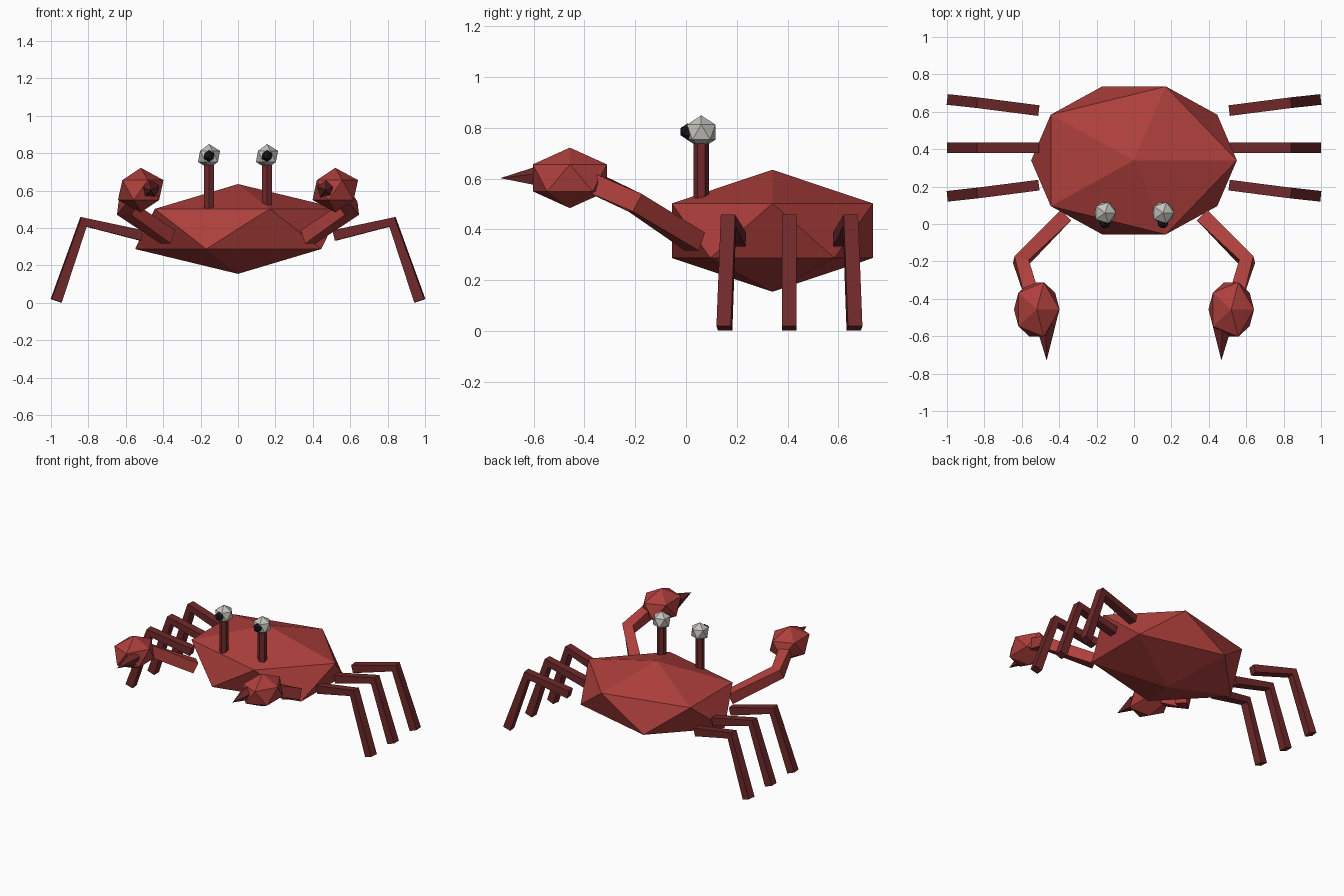
import bpy, bmesh, math
from mathutils import Vector, Matrix

if "Cube" in bpy.data.objects:
    bpy.data.objects.remove(bpy.data.objects["Cube"])


def material(name, rgb):
    m = bpy.data.materials.new(name)
    m.diffuse_color = (*rgb, 1)
    m.use_nodes = True
    m.node_tree.nodes["Principled BSDF"].inputs["Base Color"].default_value = m.diffuse_color
    return m


SHELL = material("shell_red", (0.42, 0.05, 0.045))
DARK = material("dark_red", (0.16, 0.022, 0.023))
WHITE = material("eye_white", (0.55, 0.54, 0.50))
BLACK = material("pupil_black", (0.01, 0.01, 0.012))


def finish(name, bm, mat):
    bmesh.ops.recalc_face_normals(bm, faces=bm.faces)
    me = bpy.data.meshes.new(name)
    bm.to_mesh(me)
    bm.free()
    me.materials.append(mat)
    ob = bpy.data.objects.new(name, me)
    bpy.context.collection.objects.link(ob)
    return ob


def ball(name, center, radii, mat):
    """Scaled icosahedron."""
    bm = bmesh.new()
    mtx = Matrix.Translation(center) @ Matrix.Diagonal((*radii, 1))
    bmesh.ops.create_icosphere(bm, subdivisions=1, radius=1, matrix=mtx)
    return finish(name, bm, mat)


def cone(name, a, b, r1, r2, sides, mat):
    """Cone or cylinder running from a to b."""
    a, b = Vector(a), Vector(b)
    d = b - a
    bm = bmesh.new()
    mtx = Matrix.Translation((a + b) / 2) @ d.to_track_quat('Z', 'Y').to_matrix().to_4x4()
    bmesh.ops.create_cone(bm, cap_ends=True, segments=sides, radius1=r1,
                          radius2=r2, depth=d.length, matrix=mtx)
    bmesh.ops.remove_doubles(bm, verts=bm.verts, dist=1e-5)
    return finish(name, bm, mat)


def limb(name, path, width, mat):
    """Square tube swept along a jointed path."""
    pts = [Vector(p) for p in path]
    dirs = [(q - p).normalized() for p, q in zip(pts, pts[1:])]
    bm = bmesh.new()
    rings = []
    for i, p in enumerate(pts):
        t = (dirs[max(i - 1, 0)] + dirs[min(i, len(dirs) - 1)]).normalized()
        side = t.cross(Vector((0, 0, 1))).normalized()
        up = side.cross(t)
        rings.append([bm.verts.new(p + (side * u + up * v) * width / 2)
                      for u, v in ((-1, -1), (1, -1), (1, 1), (-1, 1))])
    for r, s in zip(rings, rings[1:]):
        for k in range(4):
            j = (k + 1) % 4
            bm.faces.new((r[k], r[j], s[j], s[k]))
    bm.faces.new(rings[0])
    bm.faces.new(rings[-1])
    return finish(name, bm, mat)


# Shell
ball("body", (0, 0.34, 0.395), (0.615, 0.465, 0.24), SHELL)

for s, tag in ((-1, "left"), (1, "right")):
    # Eyes on stalks
    x = 0.155 * s
    cone(f"eye_stalk_{tag}", (x, 0.06, 0.48), (x, 0.06, 0.76), 0.031, 0.031, 6, DARK)
    ball(f"eye_{tag}", (x, 0.06, 0.783), (0.066,) * 3, WHITE)
    ball(f"pupil_{tag}", (x, 0.006, 0.785), (0.032,) * 3, BLACK)

    # Claw arm, claw and pincer tip
    limb(f"claw_arm_{tag}", [(0.375 * s, 0.035, 0.352), (0.605 * s, -0.2, 0.505),
                             (0.54 * s, -0.40, 0.60)], 0.078, SHELL)
    ball(f"claw_{tag}", (0.52 * s, -0.457, 0.603), (0.136, 0.171, 0.119), SHELL)
    cone(f"pincer_{tag}", (0.472 * s, -0.54, 0.608), (0.467 * s, -0.73, 0.602),
         0.055, 0, 5, DARK)

    # Three walking legs, splayed from the middle one
    for k, row in ((-1, "front"), (0, "middle"), (1, "back")):
        limb(f"{row}_leg_{tag}", [(0.515 * s, 0.407 + 0.2 * k, 0.36),
                                  (0.826 * s, 0.407 + 0.24 * k, 0.433),
                                  (0.972 * s, 0.407 + 0.256 * k, 0.011)], 0.057, DARK)
